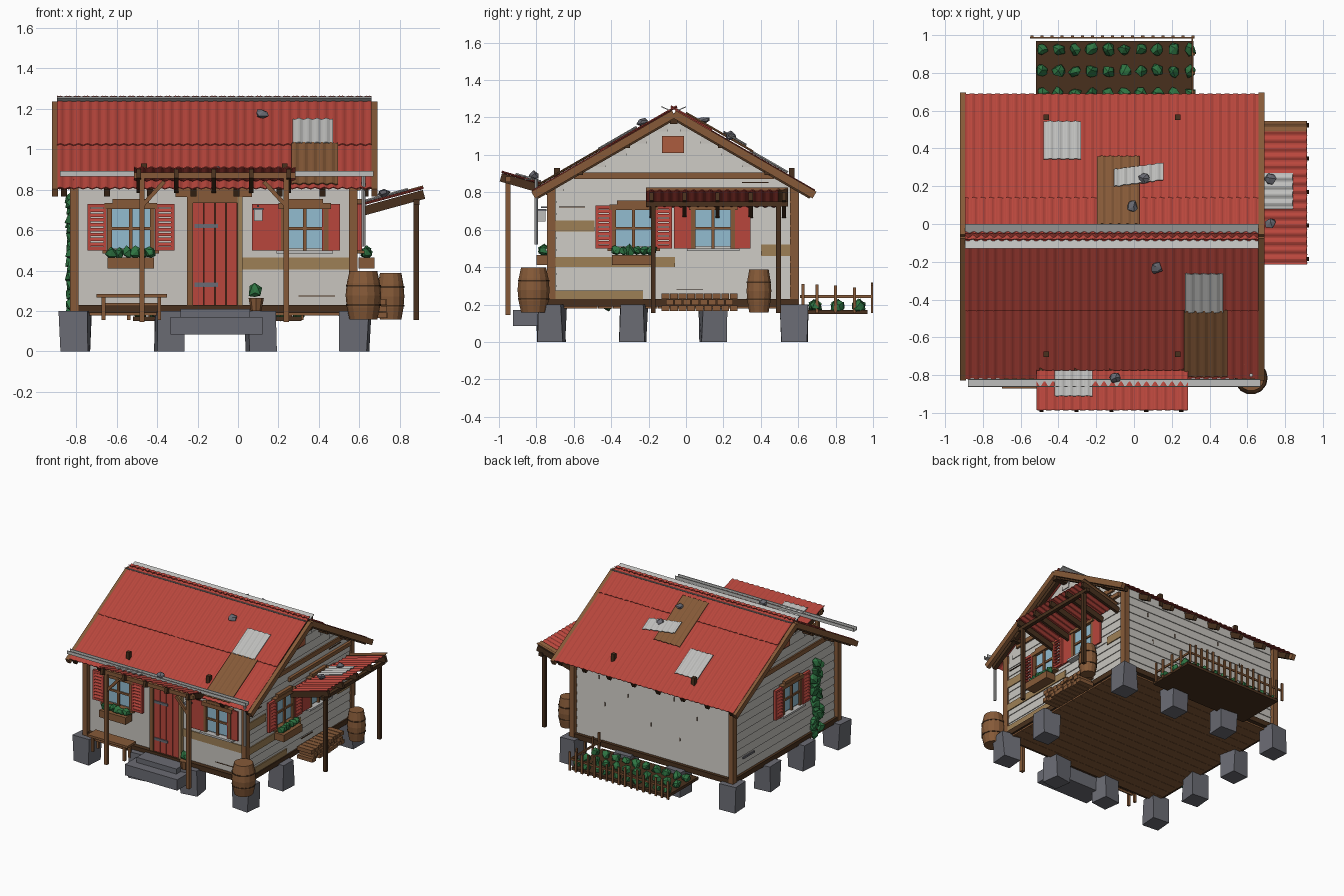
import bpy, bmesh, math, random
from mathutils import Vector as V, Matrix as M

if "Cube" in bpy.data.objects:
    bpy.data.objects.remove(bpy.data.objects["Cube"])
random.seed(4)

def lin(c):
    c /= 255
    return c / 12.92 if c <= 0.04045 else ((c + 0.055) / 1.055) ** 2.4
COL = {"plaster": (200, 197, 191), "red paint": (184, 70, 60), "wood": (134, 90, 56), "dark wood": (72, 48, 29),
       "weathered tan": (158, 128, 86), "stone": (106, 107, 115), "pale metal": (190, 190, 188),
       "leaf": (46, 116, 66), "glass": (146, 188, 208), "terracotta": (172, 92, 62)}
MATS = {}
for n, c in COL.items():
    MATS[n] = bpy.data.materials.new(n)
    MATS[n].diffuse_color = (*[lin(v) for v in c], 1)
PARTS = {}

def part(name):
    return PARTS.setdefault(name, (bmesh.new(), []))
def paint(name, verts, mat):
    ms = part(name)[1]
    if mat not in ms:
        ms.append(mat)
    for f in {f for v in verts for f in v.link_faces}:
        f.material_index = ms.index(mat)
    return verts
def box(name, x0, x1, y0, y1, z0, z1, mat, W=M()):
    m = W @ M.Translation(((x0+x1)/2, (y0+y1)/2, (z0+z1)/2)) @ M.Diagonal((x1-x0, y1-y0, z1-z0, 1))
    return paint(name, bmesh.ops.create_cube(part(name)[0], size=1, matrix=m)["verts"], mat)
def beam(name, a, b, w, h, mat):
    a, b = V(a), V(b)
    d = (b - a).normalized()
    s = (V((0, 0, 1)) if abs(d.z) < 0.99 else V((0, 1, 0))).cross(d).normalized()
    R = M((d, s, d.cross(s))).transposed().to_4x4()
    L = (b - a).length / 2
    return box(name, -L, L, -w/2, w/2, -h/2, h/2, mat, M.Translation((a + b) / 2) @ R)
def blob(name, p, r, mat, squash=1, jit=0.25):
    vs = bmesh.ops.create_icosphere(part(name)[0], subdivisions=1, radius=r,
                                    matrix=M.Translation(p) @ M.Diagonal((1, 1, squash, 1)))["verts"]
    for v in vs:
        v.co += V([random.uniform(-jit, jit) * r for _ in range(3)])
    return paint(name, vs, mat)
def lathe(name, x, y, prof, mat, n=14):
    bm = part(name)[0]
    rings = [[bm.verts.new((x + r*math.cos(2*math.pi*i/n), y + r*math.sin(2*math.pi*i/n), z)) for i in range(n)] for r, z in prof]
    for a, b in zip(rings, rings[1:]):
        for i in range(n):
            bm.faces.new((a[i], a[(i+1) % n], b[(i+1) % n], b[i]))
    bm.faces.new(rings[0][::-1]); bm.faces.new(rings[-1])
    paint(name, [v for r in rings for v in r], mat)
def sheet(name, o, u, v, mat, pitch=0.045, amp=0.004, t=0.005):
    # corrugated sheet: waves run across u, ribs follow v
    o, u, v = V(o), V(u), V(v)
    nrm = u.cross(v).normalized()
    if nrm.z < 0:
        nrm = -nrm
    k = max(6, round(u.length / pitch * 6))
    bm = part(name)[0]
    rows = []
    for i in range(k + 1):
        h = amp * math.sin((o.x + o.y + u.length * i / k) / pitch * 2 * math.pi)
        p = o + u * i / k + nrm * h
        rows.append([bm.verts.new(q) for q in (p, p + v, p + v - nrm*t, p - nrm*t)])
    for a, b in zip(rows, rows[1:]):
        for j in range(4):
            bm.faces.new((a[j], a[(j+1) % 4], b[(j+1) % 4], b[j]))
    bm.faces.new(rows[0]); bm.faces.new(rows[-1][::-1])
    paint(name, [q for r in rows for q in r], mat)

YC, SL = -0.065, 0.577
def R(x, y, off=0.0):
    return V((x, y, 1.245 - SL * abs(y - YC) + off))
def roof_sheet(name, x0, x1, y0, y1, off, mat, skew=0):
    s = 1 if y0 + y1 > 2 * YC else -1
    P = lambda x, y: V((x, y, 1.245 - SL * s * (y - YC) + off))
    o = P(x0, y0)
    sheet(name, o, P(x1, y0 + skew) - o, P(x0, y1) - o, mat)

# foundation stones
XS, YS = (-0.805, -0.34, 0.115, 0.575), (-0.72, -0.285, 0.145, 0.58)
for i, x in enumerate(XS):
    for j, y in enumerate(YS):
        if (i in (0, 3) or j in (0, 3)) and (i, j) != (3, 2):
            W = M.Translation((x, y, 0)) @ M.Rotation(random.uniform(-.15, .15), 4, 'Z')
            for v in box("foundation_stones", -0.068, 0.068, -0.068, 0.068, 0, 0.2, "stone", W):
                if v.co.z > 0.1:
                    v.co += V((random.uniform(-.012, .012), random.uniform(-.012, .012), 0))
# floor planks and sill beams
for i in range(16):
    y = -0.71 + i * 0.08
    box("floor", -0.8, 0.58, y, y + 0.078, 0.178, 0.2, "wood")
for y in (-0.72, 0.58):
    box("sill_beams", -0.825, 0.595, y - 0.02, y + 0.02, 0.19, 0.23, "dark wood")
for x in (-0.805, 0.575):
    box("sill_beams", x - 0.02, x + 0.02, -0.74, 0.6, 0.19, 0.23, "dark wood")
# wall core with gables
bm, _ = part("walls")
prof = [(-0.705, 0.2), (0.565, 0.2), (0.565, 0.865), (YC, 1.222), (-0.705, 0.865)]
a, b = [[bm.verts.new((x, *p)) for p in prof] for x in (-0.795, 0.575)]
bm.faces.new(a[::-1]); bm.faces.new(b)
for i in range(5):
    bm.faces.new((a[i], a[(i+1) % 5], b[(i+1) % 5], b[i]))
paint("walls", a + b, "plaster")
# lapped boards on the sides, gables and back
for i in range(15):
    z = 0.23 + i * 0.064
    hw = min(0.63, (1.21 - z - 0.064) / SL)
    if hw < 0.03:
        break
    for x, s in ((0.575, 1), (-0.795, -1)):
        for v in box("siding", x - 0.003, x + 0.003, YC - hw, YC + hw, z, z + 0.064, "plaster"):
            v.co.x += s * (0.006 if v.co.z < z + 0.03 else 0)
    if i < 10:
        for v in box("siding", -0.79, 0.57, 0.562, 0.568, z, z + 0.064, "plaster"):
            v.co.y += 0.006 if v.co.z < z + 0.03 else 0
# mismatched repair boards
for y0, y1, z0, z1 in ((-.7, -.49, .59, .65), (.4, .56, .46, .52), (-.7, -.06, .4, .455), (-.7, -.23, .23, .275)):
    box("repair_boards", 0.575, 0.588, y0, y1, z0, z1, "weathered tan")
box("repair_boards", 0.02, 0.555, -0.712, -0.7, 0.405, 0.465, "weathered tan")
# wall cracks
for x, z in ((-.5, .6), (-.3, .7), (-.1, .45), (.1, .62), (.3, .5), (.35, .7), (-.35, .4)):
    box("wall_cracks", x, x + 0.005, 0.57, 0.576, z, z + 0.03, "dark wood")
box("wall_cracks", 0.3, 0.48, -0.709, -0.7, 0.273, 0.277, "dark wood")
for y, z in ((-.05, .28), (.3, .85), (-.68, .72)):
    box("wall_cracks", 0.58, 0.588, y, y + 0.14, z, z + 0.004, "dark wood")
box("wall_cracks", -.808, -.795, .3, .44, .33, .345, "stone")
# corner posts, gable ties and vent
for x in (-0.81, 0.57):
    for y in (-0.72, 0.58):
        box("corner_posts", x - 0.021, x + 0.021, y - 0.023, y + 0.023, 0.2, 0.85, "wood")
for x in (-0.8, 0.58):
    box("gable_ties", x - 0.012, x + 0.012, -0.6, 0.47, 0.87, 0.905, "wood")
    box("gable_vent", x - 0.014, x + 0.014, -0.128, -0.012, 1.01, 1.1, "terracotta")
# roof frame: rafters, purlins, barge boards
for s, ye in ((-1, -0.8), (1, 0.67)):
    for k in range(8):
        x = -0.86 + k * 0.213
        beam("rafters", R(x, YC, -0.038), R(x, ye, -0.038), 0.03, 0.04, "dark wood")
    for x in (-0.905, 0.675):
        beam("barge_boards", R(x, YC, -0.026), R(x, YC + s * 0.752, -0.026), 0.03, 0.042, "wood")
    for d in (0.25, 0.5):
        y = YC + s * d
        beam("purlins", R(-0.89, y, -0.05), R(0.66, y, -0.05), 0.03, 0.03, "dark wood")
    for x in (-0.465, 0.232):
        y = -0.69 if s < 0 else 0.565
        box("roof_pegs", x - 0.014, x + 0.014, y - 0.015, y + 0.015, 0.83, 0.93, "dark wood")
beam("purlins", R(-0.91, YC, -0.06), R(0.68, YC, -0.06), 0.04, 0.04, "dark wood")
# corrugated roof and patches
for y0, y1, off in ((-.82, -.42, 0), (-.46, -.05, .008), (.69, .1, 0), (.14, -.08, .008)):
    roof_sheet("roof", -0.895, 0.66, y0, y1, off, "red paint")
roof_sheet("roof_patches", .265, .495, -.81, -.46, .016, "wood")
roof_sheet("roof_patches", .27, .47, -.47, -.265, .022, "pale metal")
roof_sheet("roof_patches", -.195, .03, .36, .0, .02, "wood")
roof_sheet("roof_patches", -.48, -.28, .545, .345, .016, "pale metal")
roof_sheet("roof_patches", -.105, .155, .2, .29, .034, "pale metal", 0.035)
for s in (-1, 1):
    beam("ridge_caps", (-0.895, YC + s*.04, 1.246), (0.66, YC + s*.04, 1.246), 0.05, 0.006, "pale metal")
    for v in part("ridge_caps")[0].verts[:][-8:]:
        v.co.z += 0.45 * (abs(v.co.y - YC) - 0.04)
for x, y in ((.12, -.23), (-.01, .09), (.055, .235)):
    blob("roof_stones", R(x, y, 0.03), 0.033, "stone", 0.7)
# gutter and downspout
for y, z0, z1 in ((-.86, .868, .892), (-.824, .868, .892)):
    box("gutter", -.88, .67, y - .003, y + .003, z0, z1, "pale metal")
box("gutter", -.88, .67, -.86, -.824, .866, .871, "pale metal")
lathe("downspout", 0.62, -0.8, [(0.01, 0.52), (0.01, 0.87)], "pale metal", 8)

# windows: local -y points out of the wall
def window(name, W, shutters, louvre=True, planter=True):
    B = lambda *a: box(name, *a, W)
    B(-.1, .1, -.012, 0, .51, .71, "glass")
    for x in (-.106, .106, 0):
        w = .012 if x else .008
        B(x - w, x + w, -.026, 0, .5, .715, "wood")
    B(-.1, .1, -.022, 0, .6, .615, "wood")
    B(-.13, .13, -.034, 0, .705, .735, "wood")
    B(-.09, .09, -.03, 0, .735, .755, "wood")
    B(-.14, .14, -.045, 0, .485, .5, "wood" if planter else "pale metal")
    for x0, x1 in shutters:
        if not louvre:
            B(x0, x1, -.024, -.012, .5, .73, "red paint")
            continue
        for x in (x0, x1 - .016):
            B(x, x + .016, -.034, -.012, .5, .73, "red paint")
        for z in (.5, .712):
            B(x0, x1, -.034, -.012, z, z + .018, "red paint")
        for k in range(8):
            z = .522 + k * .024
            for v in B(x0 + .01, x1 - .01, -.028, -.018, z, z + .017, "red paint"):
                v.co += (W.to_3x3() @ V((0, -.008, 0))) * (v.co.z < z + .007)
    if planter:
        B(-.115, .115, -.095, -.015, .41, .465, "wood")
        for k in range(6):
            blob(name + "_flowers", W @ V((-.095 + k*.038, -.055, .488)), .03, "leaf")
def wallm(x, y, deg):
    return M.Translation((x, y, 0)) @ M.Rotation(math.radians(deg), 4, 'Z')
PAIR = ((-.215, -.12), (.12, .215))
window("front_left_window", wallm(-.53, -.705, 0), PAIR)
window("front_right_window", wallm(.33, -.705, 0), ((-.26, -.105), (.085, .175)), False, False)
window("right_front_window", wallm(.58, -.28, 90), ((-.205, -.115), (.115, .205)))
window("right_back_window", wallm(.58, .145, 90), ((-.21, -.115), (.11, .2)), False, False)
window("left_window", wallm(-.8, -.14, -90), PAIR, True, False)
# front door
for k in range(4):
    x = -.222 + k * .055
    box("door", x, x + .051, -.725, -.7, .23, .735, "red paint")
box("door", -.222, -.002, -.715, -.7, .23, .735, "dark wood")
for z in (.32, .61):
    box("door_hinges", -.215, -.1, -.732, -.72, z, z + .02, "stone")
box("door_frame", -.252, -.222, -.735, -.7, .22, .765, "wood")
box("door_frame", -.002, .022, -.735, -.7, .22, .765, "weathered tan")
box("door_frame", -.222, -.002, -.735, -.7, .735, .765, "wood")
box("door_frame", -.31, .07, -.74, -.7, .765, .82, "wood")
# lantern, steps, bench, potted plant
box("lantern", .08, .12, -.79, -.75, .645, .7, "pale metal")
box("lantern", .075, .125, -.795, -.745, .7, .71, "stone")
box("lantern", .095, .105, -.775, -.7, .715, .725, "stone")
box("steps", -.285, .06, -.85, -.74, .14, .21, "stone")
box("steps", -.335, .12, -.925, -.74, .085, .17, "stone")
box("bench", -.7, -.35, -.87, -.765, .268, .285, "wood")
for x in (-.665, -.39):
    for y in (-.85, -.785):
        box("bench", x - .009, x + .009, y - .009, y + .009, .155, .27, "wood")
box("bench", -.67, -.385, -.822, -.812, .225, .24, "wood")
lathe("flower_pot", .09, -.79, [(.026, .2), (.038, .265)], "wood", 8)
blob("pot_plant", V((.09, -.79, .3)), .037, "leaf")
# barrels with hoops
for x, y, h, r in ((.62, -.815, .24, .088), (.755, .39, .23, .068)):
    P = [(.78, 0), (.93, .25), (1, .5), (.93, .75), (.78, 1)]
    lathe("barrels", x, y, [(r*a, .158 + h*t) for a, t in P], "wood")
    for t, a in ((.3, .96), (.7, .96)):
        lathe("barrel_hoops", x, y, [(r*a + .002, .158 + h*t - .004), (r*a + .002, .158 + h*t + .004)], "dark wood")
# front canopy, tilted up outwards
sheet("front_canopy", (-.515, -.775, .85), (.8, 0, 0), (0, -.21, .062), "red paint")
sheet("front_canopy", (-.42, -.775, .86), (.2, 0, 0), (0, -.135, .04), "pale metal")
blob("roof_stones", V((-.1, -.81, .89)), .03, "stone", .7)
box("front_canopy_beam", -.515, .285, -.965, -.935, .855, .885, "wood")
for k in range(5):
    x = -.49 + k * .185
    beam("front_canopy_rafters", (x, -.73, .805), (x, -.99, .88), .022, .045, "dark wood")
for x, s in ((-.475, 1), (.238, -1)):
    box("front_canopy_posts", x - .013, x + .013, -.965, -.937, .145, .87, "wood")
    beam("front_canopy_posts", (x, -.95, .72), (x + s*.11, -.95, .84), .02, .02, "wood")
# side canopy
sheet("side_canopy", (.6, -.215, .727), (0, .71, 0), (.315, 0, .085), "red paint")
sheet("side_canopy", (.6, .49, .732), (0, .055, 0), (.315, 0, .085), "wood")
sheet("side_canopy", (.62, .08, .745), (0, .19, 0), (.22, 0, .06), "pale metal")
for y in (.24, .005):
    blob("roof_stones", V((.72, y, .785)), .03, "stone", .7)
for k in range(5):
    y = -.185 + k * .177
    beam("side_canopy_rafters", (.585, y, .685), (.92, y, .777), .022, .045, "dark wood")
box("side_canopy_beam", .868, .897, -.215, .545, .725, .752, "dark wood")
box("side_canopy_beam", .583, .605, -.215, .545, .795, .825, "wood")
for y in (-.175, .495):
    box("side_canopy_posts", .869, .896, y - .013, y + .013, .155, .74, "dark wood")
# firewood stack
for r in range(3):
    for k in range(9 - r % 2):
        y = -.13 + k * .0455 + (r % 2) * .022
        box("firewood", .605, .73 + random.uniform(-.015, .01), y, y + .041, .165 + r*.032, .194 + r*.032, "wood")
# vine on the left wall
for k in range(24):
    blob("vine", V((-.815, -.45 + random.uniform(-.045, .045), .21 + k * .0235)), .038, "leaf")
# vegetable bed and fence
box("garden_bed", -.52, .315, .59, .97, .15, .172, "dark wood")
for y in (.69, .81, .925):
    for k in range(10):
        blob("vegetables", V((-.485 + k*.087, y, .19)), .034, "leaf")
for k in range(17):
    x = -.54 + k * .0533
    box("fence", x - .008, x + .008, .988, .999, .155, .305 + random.uniform(-.02, .015), "wood")
box("fence", -.55, .32, .981, .989, .235, .25, "wood")
for y in (.625, .7, .8, .9):
    box("fence", .312, .324, y - .008, y + .008, .155, .305 + random.uniform(-.02, .015), "wood")
box("fence", .304, .313, .61, .99, .235, .25, "wood")

for name, (bm, ms) in PARTS.items():
    bmesh.ops.recalc_face_normals(bm, faces=bm.faces[:])
    me = bpy.data.meshes.new(name)
    bm.to_mesh(me)
    bm.free()
    for m in ms:
        me.materials.append(MATS[m])
    bpy.context.collection.objects.link(bpy.data.objects.new(name, me))

for m in bpy.data.materials:
    if m.users and not m.is_grease_pencil:
        m.use_nodes = True
        m.node_tree.nodes["Principled BSDF"].inputs["Base Color"].default_value = m.diffuse_color
